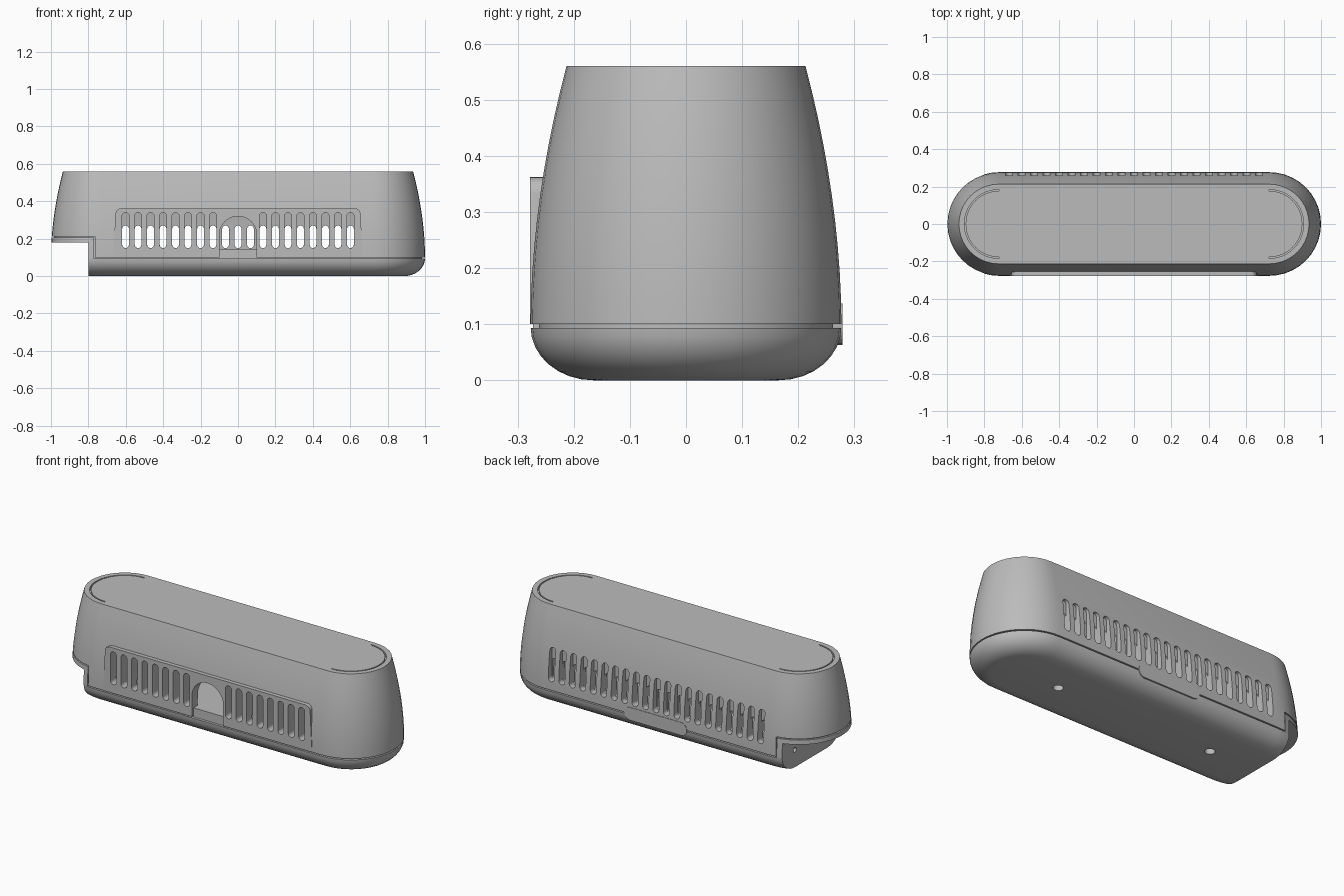
import bpy, bmesh, math
from math import sin, cos, pi

if bpy.data.objects.get("Cube"):
    bpy.data.objects.remove(bpy.data.objects["Cube"])

STRAIGHT = 0.723   # half length of the straight sides
R = 0.277          # widest half width
SEAM = 0.1

grey = bpy.data.materials.new("matte_grey")
grey.use_nodes = True
grey.diffuse_color = (0.5, 0.5, 0.5, 1)
grey.node_tree.nodes["Principled BSDF"].inputs["Base Color"].default_value = (0.5, 0.5, 0.5, 1)


def finish(name, bm):
    bmesh.ops.recalc_face_normals(bm, faces=bm.faces)
    mesh = bpy.data.meshes.new(name)
    bm.to_mesh(mesh)
    bm.free()
    mesh.materials.append(grey)
    obj = bpy.data.objects.new(name, mesh)
    bpy.context.collection.objects.link(obj)
    return obj


def loft(name, profile, n=20):
    """Stack stadium-shaped rings given as (radius, height)."""
    bm = bmesh.new()
    rings = []
    for r, z in profile:
        ring = []
        for side in (1, -1):
            for i in range(n + 1):
                a = -pi / 2 + pi * i / n
                ring.append(bm.verts.new((side * (STRAIGHT + r * cos(a)), side * r * sin(a), z)))
        rings.append(ring)
    for low, high in zip(rings, rings[1:]):
        for i in range(len(low)):
            j = (i + 1) % len(low)
            bm.faces.new((low[i], low[j], high[j], high[i]))
    bm.faces.new(rings[0])
    bm.faces.new(rings[-1])
    return finish(name, bm)


def prisms(name, outlines, start, end, axis="y"):
    """Extrude flat outlines along an axis, all in one object."""
    place = {"y": lambda u, v, d: (u, d, v),
             "z": lambda u, v, d: (u, v, d),
             "x": lambda u, v, d: (d, u, v)}[axis]
    bm = bmesh.new()
    for pts in outlines:
        a, b = ([bm.verts.new(place(u, v, d)) for u, v in pts] for d in (start, end))
        bm.faces.new(a)
        bm.faces.new(b)
        for i in range(len(a)):
            j = (i + 1) % len(a)
            bm.faces.new((a[i], a[j], b[j], b[i]))
    return finish(name, bm)


def arc(cx, cy, r, start, stop, n=10):
    return [(cx + r * cos(start + (stop - start) * i / n),
             cy + r * sin(start + (stop - start) * i / n)) for i in range(n + 1)]


def slot(x, low, high, r=0.019):
    return arc(x, high - r, r, 0, pi) + arc(x, low + r, r, pi, 2 * pi)


def circle(x, y, r):
    return arc(x, y, r, 0, 2 * pi, 20)[:-1]


def box(x0, x1, z0, z1):
    return prisms("cutter", [[(x0, z0), (x1, z0), (x1, z1), (x0, z1)]], -0.5, 0.5)


def combine(obj, other, operation="DIFFERENCE"):
    mod = obj.modifiers.new("cut", "BOOLEAN")
    mod.operation = operation
    mod.solver = "EXACT"
    mod.object = other
    bpy.context.view_layer.objects.active = obj
    bpy.ops.object.modifier_apply(modifier=mod.name)
    bpy.data.objects.remove(other)


def side_radius(z):
    return R - 0.064 * (max(z - SEAM, 0) / 0.46) ** 1.9


# Outer profile: rounded bottom, gently tapering sides
bottom = [(0.165 + 0.112 * sin(t), 0.095 * (1 - cos(t))) for t in (pi / 2 * i / 8 for i in range(9))]
heights = [SEAM + 0.46 * i / 10 for i in range(11)]
sides = [(side_radius(z), z) for z in heights]

# Upper shell with its raised front panel
shell = loft("upper_shell", bottom + sides)
panel = ([(-0.67, 0.05), (0.67, 0.05)] + arc(0.625, 0.332, 0.03, 0.1, pi / 2, 6)
         + arc(-0.625, 0.332, 0.03, pi / 2, pi - 0.1, 6))
combine(shell, prisms("front_panel", [panel], -0.278, -0.2), "UNION")
combine(shell, loft("cavity", [(side_radius(z) - 0.05, z) for z in [0.02] + heights[1:9]]))
combine(shell, box(-1.2, 1.2, -0.1, SEAM))
combine(shell, box(-1.2, -0.765, -0.1, 0.212))

# Front vents and arched opening
PITCH = 0.0668
front = [slot(i * PITCH, 0.15, 0.34) for i in range(-9, 10) if abs(i) > 1]
arch = [(-0.1, 0.05), (0.1, 0.05)] + arc(0, 0.22, 0.1, 0, pi, 20)
combine(shell, prisms("front_vents", front + [arch], -0.4, -0.1))

# Back vents: tall outer slots, shorter openings behind
columns = [i * PITCH for i in range(-10, 11)]
combine(shell, prisms("back_vents", [slot(x, 0.149, 0.34) for x in columns], 0.24, 0.4))
combine(shell, prisms("back_openings", [slot(x, 0.15, 0.27, 0.018) for x in columns], 0.1, 0.3))

# Curved grooves at both ends of the top
grooves = []
for s in (1, -1):
    ring = arc(0, 0, 0.184, -pi / 2, pi / 2, 24) + arc(0, 0, 0.177, pi / 2, -pi / 2, 24)
    grooves.append([(s * (STRAIGHT + x), y) for x, y in ring])
combine(shell, prisms("top_grooves", grooves, 0.54, 0.6, "z"))

# Base tray with a raised shelf at the notched end
base = loft("base_tray", bottom + sides)
combine(base, box(-0.77, 1.2, 0.093, 0.7))
combine(base, box(-1.2, 1.2, 0.205, 0.7))
lip = loft("lip", [(0.262, 0.06), (0.262, 0.23)])
combine(lip, box(-0.74, 1.2, 0.145, 0.4))
combine(base, lip, "UNION")
combine(base, box(-1.2, -0.8, -0.1, 0.18))
combine(base, prisms("screw_holes", [circle(x, 0, 0.027) for x in (-0.5, 0.5)], -0.1, 0.07, "z"))
combine(base, prisms("end_holes", [circle(y, 0.1, 0.014) for y in (-0.15, 0.15)], -0.9, -0.75, "x"))

# Back tab across the seam
tab_outline = arc(0.163, 0.1, 0.037, -pi / 2, pi / 2) + arc(-0.163, 0.1, 0.037, pi / 2, 3 * pi / 2)
tab = prisms("back_tab", [tab_outline], 0.25, 0.279)

for obj in (shell, base, tab):
    bpy.ops.object.select_all(action="DESELECT")
    obj.select_set(True)
    bpy.context.view_layer.objects.active = obj
    bpy.ops.object.shade_smooth_by_angle(angle=math.radians(25))
